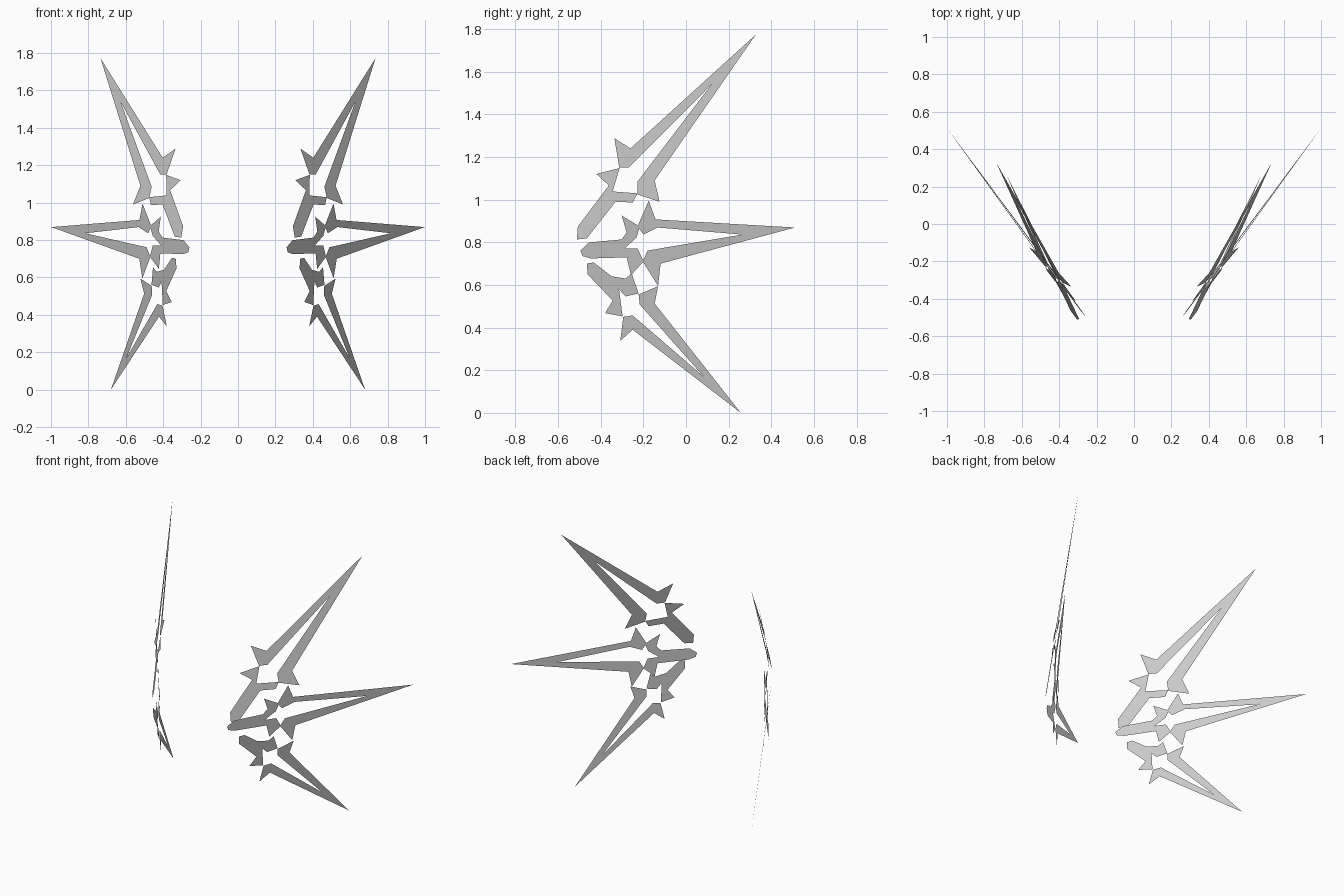
import bpy

steel = bpy.data.materials.new("grey_metal")
steel.diffuse_color = (0.6, 0.6, 0.6, 1)

# Each blade is a flat sheet: x = a + b*y + c*z, with outlines given in (y, z)
upper_plane = (0.872, 0.765, -0.218)
middle_plane = (0.560, 0.726, 0.078)
lower_plane = (0.523, 0.609, 0.133)

parts = {
    # upper blade
    "upper_outer_edge": (upper_plane, [
        (.327, 1.773), (-.26, 1.24), (-.336, 1.288), (-.313, 1.15),
        (-.269, 1.15), (.119, 1.539)]),
    "upper_inner_edge": (upper_plane, [
        (.327, 1.773), (.119, 1.539), (-.227, 1.085), (-.227, 1.024),
        (-.124, .990), (-.147, 1.09)]),
    "upper_root": (upper_plane, [
        (-.311, 1.148), (-.42, 1.12), (-.362, 1.066), (-.507, .874),
        (-.512, .813), (-.465, .818), (-.33, .99), (-.25, .986),
        (-.227, 1.029), (-.344, 1.038)]),
    # middle blade
    "middle_top_edge": (middle_plane, [
        (.511, .869), (-.143, .907), (-.175, .995), (-.227, .874),
        (-.199, .836), (-.133, .869), (.264, .836)]),
    "middle_bottom_edge": (middle_plane, [
        (.511, .869), (.264, .836), (-.18, .761), (-.203, .71),
        (-.131, .595), (-.119, .70)]),
    "middle_root": (middle_plane, [
        (-.495, .761), (-.456, .799), (-.302, .813), (-.278, .846),
        (-.302, .925), (-.217, .874), (-.232, .822), (-.288, .771),
        (-.227, .771), (-.199, .71), (-.258, .645), (-.278, .729),
        (-.447, .724), (-.485, .735)]),
    # lower blade
    "lower_outer_edge": (lower_plane, [
        (.257, 0), (-.25, .390), (-.308, .338), (-.294, .45),
        (-.25, .457), (.082, .171)]),
    "lower_inner_edge": (lower_plane, [
        (.257, 0), (.082, .171), (-.217, .508), (-.222, .555),
        (-.131, .594), (-.147, .513)]),
    "lower_root": (lower_plane, [
        (-.465, .70), (-.433, .705), (-.348, .64), (-.283, .63),
        (-.255, .654), (-.222, .56), (-.283, .546), (-.314, .579),
        (-.297, .452), (-.379, .468), (-.344, .527), (-.461, .649)]),
}


def sheet(name, plane, outline):
    a, b, c = plane
    mesh = bpy.data.meshes.new(name)
    mesh.from_pydata([(a + b * y + c * z, y, z) for y, z in outline],
                     [], [list(range(len(outline)))])
    mesh.materials.append(steel)
    obj = bpy.data.objects.new(name, mesh)
    bpy.context.collection.objects.link(obj)
    # matching wing on the other side
    obj.modifiers.new("mirror", "MIRROR").use_clip = False


for part, (plane, outline) in parts.items():
    sheet(part, plane, outline)
